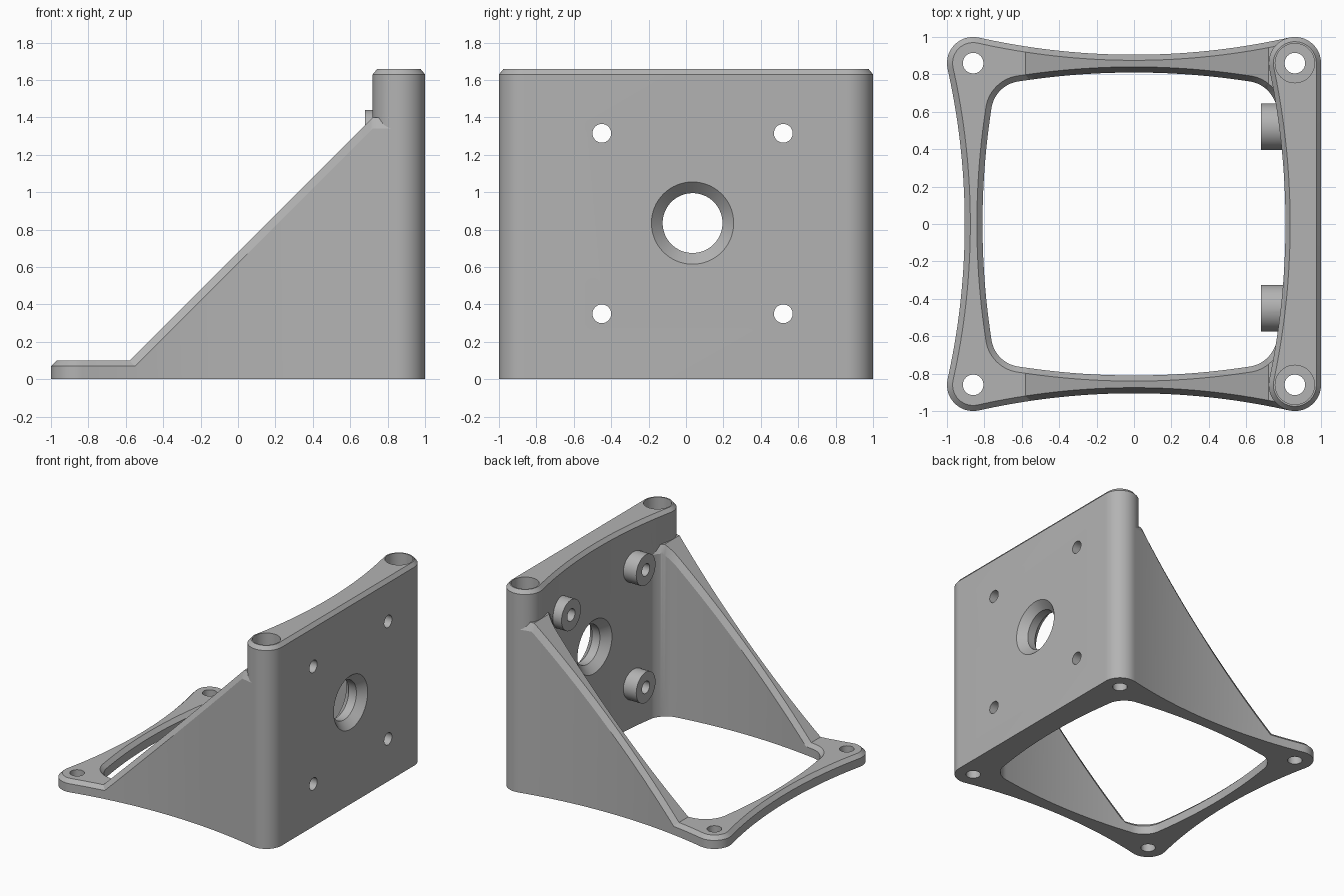
import bpy, bmesh
from math import sin, cos, pi, sqrt, atan2
from mathutils import Matrix, Vector

cube = bpy.data.objects.get("Cube")
if cube:
    bpy.data.objects.remove(cube, do_unlink=True)

CORNER, CORNER_R = 0.86, 0.14      # mounting corner position and radius
HEIGHT = 1.66
CHAMFER = 0.03

grey = bpy.data.materials.new("plain grey")
grey.use_nodes = True
grey.diffuse_color = (0.45, 0.45, 0.45, 1)
grey.node_tree.nodes["Principled BSDF"].inputs["Base Color"].default_value = grey.diffuse_color


def finish(bm, name):
    bmesh.ops.recalc_face_normals(bm, faces=bm.faces)
    mesh = bpy.data.meshes.new(name)
    bm.to_mesh(mesh)
    bm.free()
    mesh.materials.append(grey)
    obj = bpy.data.objects.new(name, mesh)
    bpy.context.collection.objects.link(obj)
    return obj


def bridge(bm, a, b):
    for i in range(len(a)):
        j = (i + 1) % len(a)
        bm.faces.new((a[i], a[j], b[j], b[i]))


def revolve(name, profile, loc, along_x=False, sides=48):
    """Closed solid from (radius, height) pairs turned about z or x."""
    bm = bmesh.new()
    rings = [[bm.verts.new((r * cos(2 * pi * i / sides), r * sin(2 * pi * i / sides), h))
              for i in range(sides)] for r, h in profile]
    for a, b in zip(rings, rings[1:]):
        bridge(bm, a, b)
    bm.faces.new(rings[0])
    bm.faces.new(rings[-1])
    turn = Matrix.Rotation(pi / 2, 4, 'Y') if along_x else Matrix()
    bm.transform(Matrix.Translation(loc) @ turn)
    return finish(bm, name)


def bowed_square(k, arc_r, sign, c, r, n=20, m=14):
    """Loop of four shallow arcs joined by round corners."""
    u = sign * Vector((c, c - k)).normalized()
    t = Vector((c, c)) + r * u
    side = [(t.x * i / n, k + sign * sqrt(arc_r ** 2 - (t.x * i / n) ** 2)) for i in range(n)]
    a0 = atan2(u.y, u.x)
    angles = [a0 + (pi / 2 - 2 * a0) * i / m for i in range(m + 1)]
    bend = [(c + r * cos(a), c + r * sin(a)) for a in angles]
    q = side + bend + [(y, x) for x, y in reversed(side)]
    return (q + [(x, -y) for x, y in reversed(q)][1:] + [(-x, -y) for x, y in q][1:]
            + [(-x, y) for x, y in reversed(q)][1:-1])


def outer_loop(d):
    pts = bowed_square(4.705, 3.8 + d, -1, CORNER, CORNER_R - d)
    # tuck the wall ends inside the upright plate
    return [(x * 0.99, y * 0.99) if x > 0.84 else (x, y) for x, y in pts]


def inner_loop(d):
    pts = bowed_square(-3.19, 4.0 + d, 1, 0.594, 0.17 + d)
    return [(x + 0.1 * max(0, x - 0.74), y) for x, y in pts]


# Base frame and sloping side walls: z counts layers first, then takes the slope
def top_edge(x):
    return min(max(x + 0.68, 0.10), 1.40)


def low_edge(x):
    return min(max(x + 0.62, 0.07), 1.34)


bm = bmesh.new()
layers = [(outer_loop(0), 0), (outer_loop(0), 1), (outer_loop(CHAMFER), 2),
          (inner_loop(CHAMFER), 2), (inner_loop(0), 1), (inner_loop(0), 0)]
rings = [[bm.verts.new((x, y, z)) for x, y in pts] for pts, z in layers]
for i, ring in enumerate(rings):
    bridge(bm, ring, rings[(i + 1) % len(rings)])
for x in (-0.58, -0.55, 0.72):
    bmesh.ops.bisect_plane(bm, geom=bm.verts[:] + bm.edges[:] + bm.faces[:],
                           plane_co=(x, 0, 0), plane_no=(1, 0, 0))
for v in bm.verts:
    lo, hi = low_edge(v.co.x), top_edge(v.co.x)
    v.co.z = v.co.z * lo if v.co.z <= 1 else lo + (hi - lo) * (v.co.z - 1)
bmesh.ops.triangulate(bm, faces=bm.faces)
frame = finish(bm, "frame_walls")


# Upright plate with round posts at both ends
def plate_loop(d, n=32, m=28):
    big, cx = 4.02 + d, 0.81 - 4.02
    r = CORNER_R - d
    end = pi + atan2(CORNER, CORNER - cx)
    post = [(CORNER + r * cos(end * i / m), CORNER + r * sin(end * i / m)) for i in range(m + 1)]
    ty = post[-1][1]
    ys = [ty - 2 * ty * i / n for i in range(1, n)]
    arc = [(cx + sqrt(big ** 2 - y * y), y) for y in ys]
    return post + arc + [(x, -y) for x, y in reversed(post)]


bm = bmesh.new()
rings = [[bm.verts.new((x, y, z)) for x, y in plate_loop(d)]
         for d, z in ((0, 0), (0, HEIGHT - CHAMFER), (0.025, HEIGHT))]
bridge(bm, rings[0], rings[1])
bridge(bm, rings[1], rings[2])
bm.faces.new(rings[0])
bm.faces.new(rings[2])
bracket = finish(bm, "mounting_bracket")

# Bosses on the inside of the plate, and all hole cutters
spots = [(y, z) for y in (-0.45, 0.52) for z in (0.35, 1.315)]
added = [frame]
cutters = []
for y, z in spots:
    added.append(revolve("boss", [(0.125, 0.68), (0.125, 0.9)], (0, y, z), True))
    cutters.append(revolve("screw_hole", [(0.05, 0.5), (0.05, 1.2)], (0, y, z), True))
cutters.append(revolve("centre_hole", [(0.25, 0.78), (0.16, 0.87), (0.16, 0.94), (0.24, 1.02)],
                       (0, 0.035, 0.835), True, 64))
for y in (-CORNER, CORNER):
    cutters.append(revolve("frame_hole", [(0.055, -0.1), (0.055, 0.3)], (-CORNER, y, 0)))
    cutters.append(revolve("post_hole", [(0.055, -0.1), (0.055, 0.1), (0.105, 0.1), (0.105, 1.8)],
                           (CORNER, y, 0)))

# Join and cut
bpy.ops.object.select_all(action='DESELECT')
bpy.context.view_layer.objects.active = bracket
bracket.select_set(True)
for tools, mode in ((added, 'UNION'), (cutters, 'DIFFERENCE')):
    for tool in tools:
        mod = bracket.modifiers.new(tool.name, 'BOOLEAN')
        mod.operation, mod.solver, mod.object = mode, 'EXACT', tool
        bpy.ops.object.modifier_apply(modifier=mod.name)
        bpy.data.objects.remove(tool, do_unlink=True)
bpy.ops.object.shade_smooth_by_angle(angle=pi / 7)
